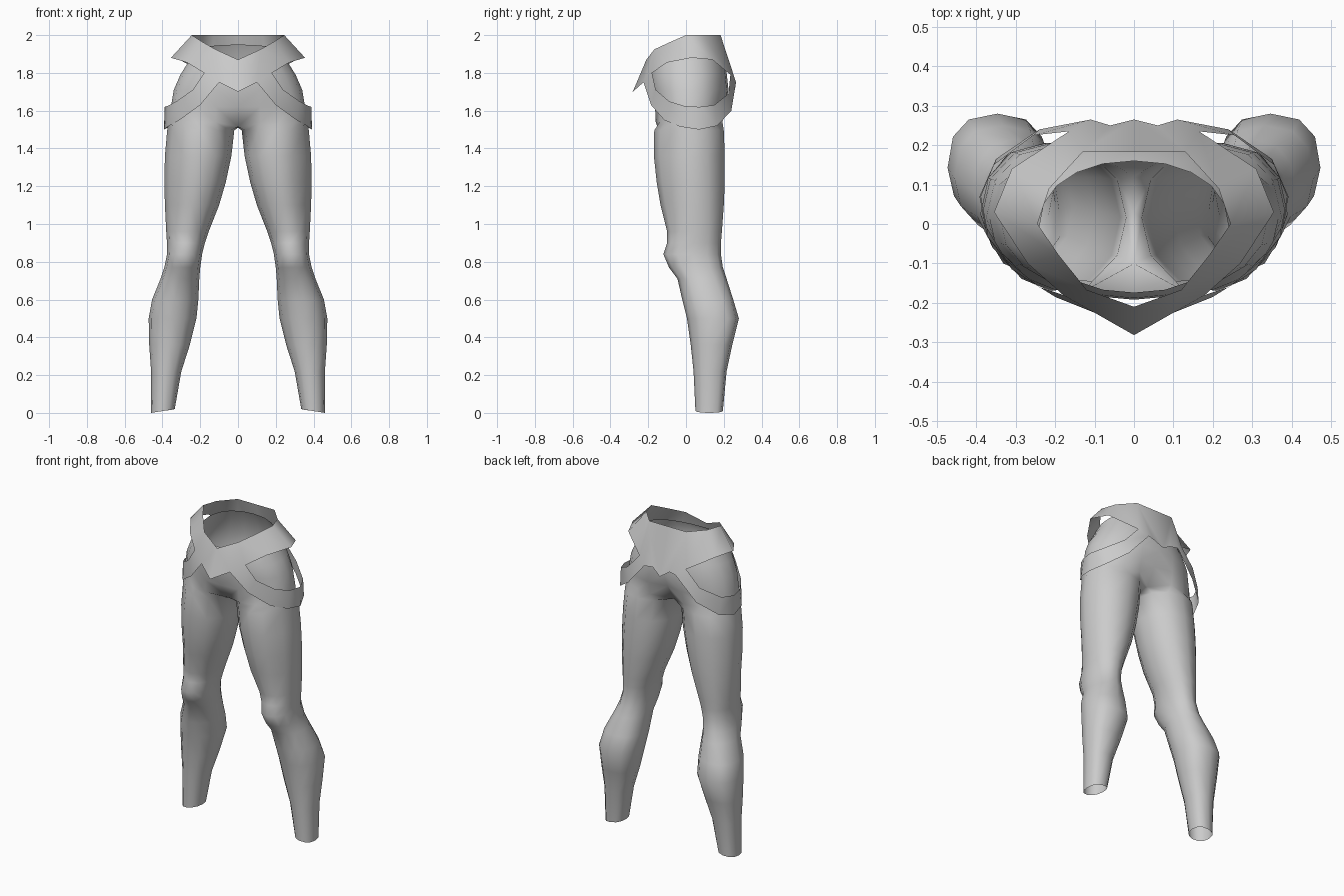
import bpy, bmesh, math

if "Cube" in bpy.data.objects:
    bpy.data.objects.remove(bpy.data.objects["Cube"])

cloth = bpy.data.materials.new("light_grey")
cloth.diffuse_color = (0.6, 0.6, 0.6, 1)
cloth.use_nodes = True
cloth.node_tree.nodes["Principled BSDF"].inputs["Base Color"].default_value = cloth.diffuse_color


def finish(name, bm, angle):
    """Mirror the half mesh across x = 0, weld the seam and shade it."""
    loose = [v for v in bm.verts if not v.link_faces]
    bmesh.ops.delete(bm, geom=loose, context='VERTS')
    copy = bmesh.ops.duplicate(bm, geom=bm.verts[:] + bm.edges[:] + bm.faces[:])["geom"]
    for v in copy:
        if isinstance(v, bmesh.types.BMVert):
            v.co.x *= -1
    bmesh.ops.reverse_faces(bm, faces=[f for f in copy if isinstance(f, bmesh.types.BMFace)])
    seam = [v for v in bm.verts if abs(v.co.x) < 1e-4]
    bmesh.ops.remove_doubles(bm, verts=seam, dist=1e-4)
    bmesh.ops.recalc_face_normals(bm, faces=bm.faces[:])
    mesh = bpy.data.meshes.new(name)
    bm.to_mesh(mesh)
    bm.free()
    mesh.materials.append(cloth)
    ob = bpy.data.objects.new(name, mesh)
    bpy.context.collection.objects.link(ob)
    bpy.ops.object.select_all(action='DESELECT')
    ob.select_set(True)
    bpy.context.view_layer.objects.active = ob
    bpy.ops.object.shade_smooth_by_angle(angle=math.radians(angle))


def power(value, p):
    return math.copysign(abs(value) ** p, value)


# Leg rings: height, inner x, outer x, front y, back y
LEG = [
    (0.01, .335, .46, .05, .195), (0.22, .30, .46, .04, .215),
    (0.36, .255, .47, .025, .245), (0.50, .22, .473, .005, .28),
    (0.60, .21, .455, -.02, .25), (0.71, .205, .41, -.045, .215),
    (0.77, .20, .39, -.09, .195), (0.84, .19, .376, -.12, .185),
    (0.90, .175, .376, -.10, .185), (0.96, .155, .38, -.10, .19),
    (1.10, .10, .387, -.135, .20), (1.22, .065, .39, -.155, .205),
    (1.36, .035, .387, -.17, .205), (1.495, .02, .375, -.168, .20),
]
# Hip rings: height, half width, front y, back y, drop of the front edge, squareness
HIPS = [
    (1.54, .367, -.167, .20, 0, .75), (1.62, .355, -.172, .215, 0, .85),
    (1.71, .34, -.188, .225, 0, .9), (1.80, .305, -.192, .215, .02, .9),
    (1.88, .265, -.188, .195, .05, .9), (1.95, .24, -.174, .16, .09, .9),
]
SIDES = 12

# Trousers: each leg loft opens into a half oval at the hips
bm = bmesh.new()
rings = []
for z, x0, x1, y0, y1 in LEG:
    ring = []
    for k in range(SIDES):
        a = math.pi + k * 2 * math.pi / SIDES
        c, s = math.cos(a), math.sin(a)
        # thighs taper on the outer front, calves are square at the back
        p = 1.25 if z > 1 and c > .1 and s < -.1 else .8 if z < .7 and s > 0 else .95
        x = (x0 + x1) / 2 + (x1 - x0) / 2 * power(c, p)
        y = (y0 + y1) / 2 + (y1 - y0) / 2 * power(s, p)
        ring.append(bm.verts.new((x, y, z - .01 * c if z < .1 else z)))
    rings.append(ring)
for n, (z, w, y0, y1, drop, p) in enumerate(HIPS):
    ring = [bm.verts.new((0, .03, 1.51))]
    for k in range(1, SIDES):
        t = -math.pi / 2 + (k - 1) / (SIDES - 2) * math.pi
        x = w * power(math.cos(t), .95) if 1 < k < SIDES - 1 else 0
        s = power(math.sin(t), p)
        y = (y0 + y1) / 2 + (y1 - y0) / 2 * s
        h = z - drop * (1 - s) / 2
        if n == 0 and x == 0:
            y, h = y * .6, 1.515            # crotch rounds under
        if n == 1 and x == 0 and s > 0:
            y -= .03                        # crease at the back
        ring.append(bm.verts.new((x, y, h)))
    rings.append(ring)
for i in range(len(rings) - 1):
    for k in range(SIDES):
        m = (k + 1) % SIDES
        if i >= len(LEG) and 0 in (k, m):
            continue                        # no wall inside the hips
        bm.faces.new((rings[i][k], rings[i][m], rings[i + 1][m], rings[i + 1][k]))
finish("trousers", bm, 80)

# Belt: top edge and bottom edge from the front point to the back
TOP = [(0, -.21, 1.87), (.12, -.167, 1.925), (.19, -.08, 1.965),
       (.245, 0, 2.0), (.215, .09, 2.0), (.13, .183, 2.0), (0, .183, 2.0)]
BOTTOM = [(.18, -.18, 1.80), (.27, -.10, 1.855), (.355, .03, 1.88),
          (.31, .14, 1.87), (.165, .235, 1.79)]
# Hip strap: upper edge between the belt corners, and lower edge
UPPER = [(.24, -.16, 1.71), (.325, -.09, 1.65), (.373, -.01, 1.625), (.388, .07, 1.62),
         (.355, .15, 1.63), (.255, .225, 1.69)]
LOWER = [(.10, -.225, 1.75), (.20, -.185, 1.63), (.31, -.115, 1.55), (.373, -.03, 1.515),
         (.392, .07, 1.50), (.35, .165, 1.52), (.24, .24, 1.60), (.11, .265, 1.75)]

bm = bmesh.new()
top, bottom, upper, lower = ([bm.verts.new(p) for p in row]
                             for row in (TOP, BOTTOM, UPPER, LOWER))
front_tip = bm.verts.new((0, -.282, 1.70))
back_dip = bm.verts.new((.06, .25, 1.75))
back_tip = bm.verts.new((0, .265, 1.71))
upper = [bottom[0]] + upper + [bottom[-1]]
bm.faces.new((top[0], front_tip, lower[0], top[1]))
bm.faces.new((top[1], lower[0], bottom[0]))
for i in range(4):
    bm.faces.new((top[i + 1], bottom[i], bottom[i + 1], top[i + 2]))
bm.faces.new((top[5], bottom[-1], lower[-1]))
bm.faces.new((top[5], lower[-1], back_dip))
bm.faces.new((top[5], back_dip, back_tip, top[6]))
for i in range(len(lower) - 1):
    bm.faces.new((upper[i], lower[i], lower[i + 1], upper[i + 1]))
finish("belt_with_hip_straps", bm, 75)
